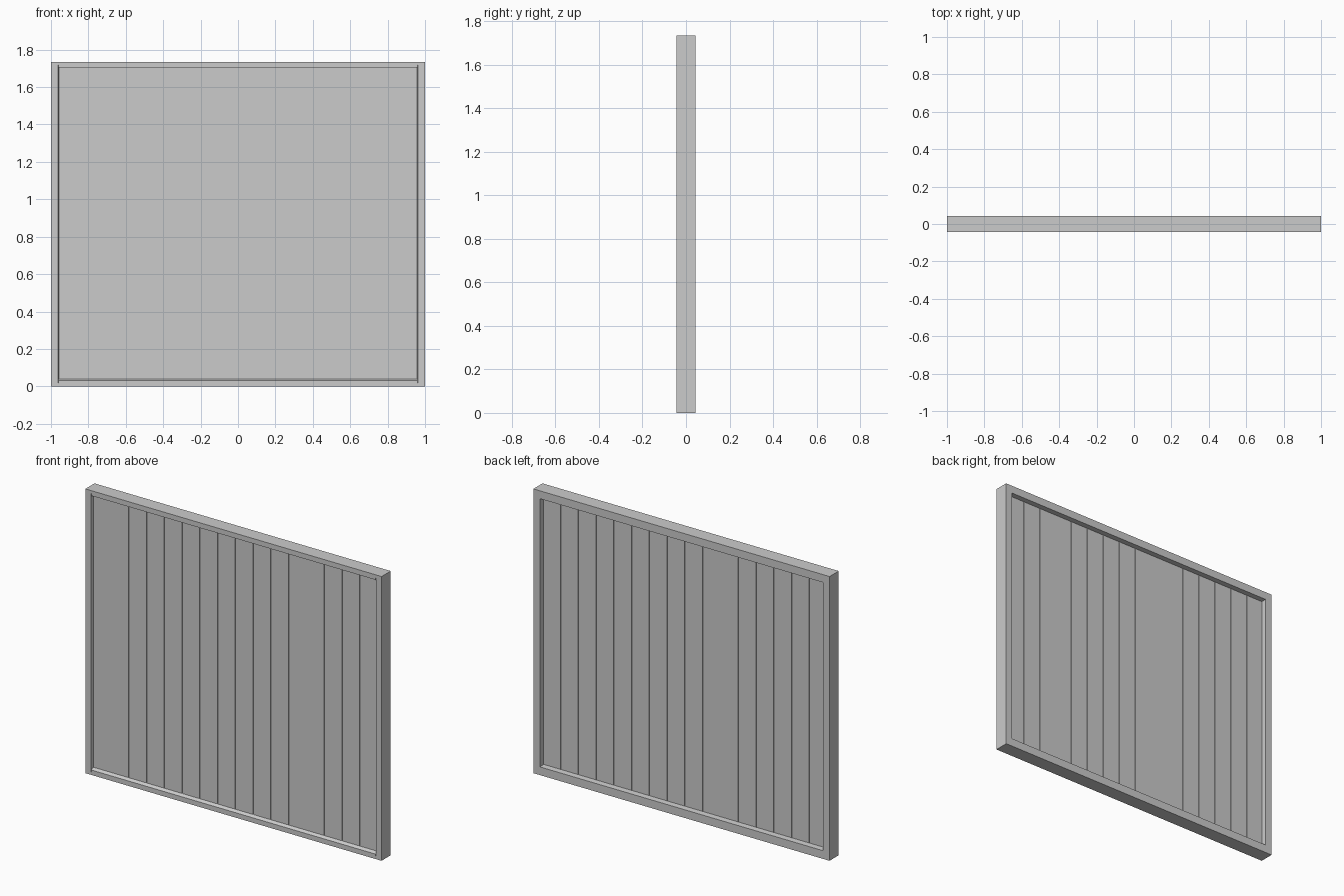
import bpy
import bmesh

cube = bpy.data.objects.get("Cube")
if cube:
    bpy.data.objects.remove(cube, do_unlink=True)

HEIGHT, HALF_W, HALF_D = 1.735, 1.0, 0.044
CAP = 0.018            # thickness of rail running over the post ends
FRONT, BACK = -0.025, 0.01   # faces of the infill boards

grey = bpy.data.materials.new("plain grey")
grey.use_nodes = True
colour = (0.6, 0.6, 0.6, 1)
grey.diffuse_color = colour
grey.node_tree.nodes["Principled BSDF"].inputs["Base Color"].default_value = colour


def prism(name, outline, start, end, place):
    """Extrude a 2D outline from start to end; place maps (a, b, t) to xyz."""
    bm = bmesh.new()
    rings = [[bm.verts.new(place(a, b, t)) for a, b in outline] for t in (start, end)]
    bm.faces.new(rings[0])
    bm.faces.new(rings[1])
    n = len(outline)
    for i in range(n):
        j = (i + 1) % n
        bm.faces.new((rings[0][i], rings[0][j], rings[1][j], rings[1][i]))
    bmesh.ops.recalc_face_normals(bm, faces=bm.faces)
    mesh = bpy.data.meshes.new(name)
    bm.to_mesh(mesh)
    bm.free()
    mesh.materials.append(grey)
    obj = bpy.data.objects.new(name, mesh)
    bpy.context.collection.objects.link(obj)
    return obj


def box(name, x, y, z):
    outline = [(x[0], y[0]), (x[1], y[0]), (x[1], y[1]), (x[0], y[1])]
    return prism(name, outline, z[0], z[1], lambda a, b, t: (a, b, t))


# Rail plates that span the full width
box("bottom_plate", (-HALF_W, HALF_W), (-HALF_D, HALF_D), (0, CAP))
box("top_plate", (-HALF_W, HALF_W), (-HALF_D, HALF_D), (HEIGHT - CAP, HEIGHT))

# Side posts between the plates, slightly deeper on the back
post = [(HALF_W, -HALF_D), (0.963, -HALF_D), (0.958, FRONT), (0.958, BACK),
        (0.955, BACK), (0.955, HALF_D), (HALF_W, HALF_D)]
for name, side in (("left_post", 1), ("right_post", -1)):
    prism(name, post, CAP, HEIGHT - CAP, lambda a, b, t, s=side: (s * a, b, t))

# Rails between the posts: sloped sill below, flat head above
sill = [(-HALF_D, CAP), (-HALF_D, 0.03), (FRONT, 0.04), (BACK, 0.04),
        (BACK, 0.053), (HALF_D, 0.05), (HALF_D, CAP)]
head = [(-HALF_D, HEIGHT - CAP), (-HALF_D, 1.704), (BACK, 1.704),
        (BACK, 1.687), (HALF_D, 1.687), (HALF_D, HEIGHT - CAP)]
for name, outline in (("bottom_rail", sill), ("top_rail", head)):
    prism(name, outline, -0.96, 0.96, lambda a, b, t: (t, a, b))

# Vertical boards with fine joints, closed by a thin core behind the gaps
COUNT, STEP, GAP = 16, 0.12, 0.0015
for i in range(COUNT):
    x = -0.96 + i * STEP
    box(f"board_{i + 1}", (x + GAP, x + STEP - GAP), (FRONT, BACK), (0.035, 1.71))
box("board_core", (-0.96, 0.96), (FRONT + 0.006, BACK - 0.006), (0.035, 1.71))
